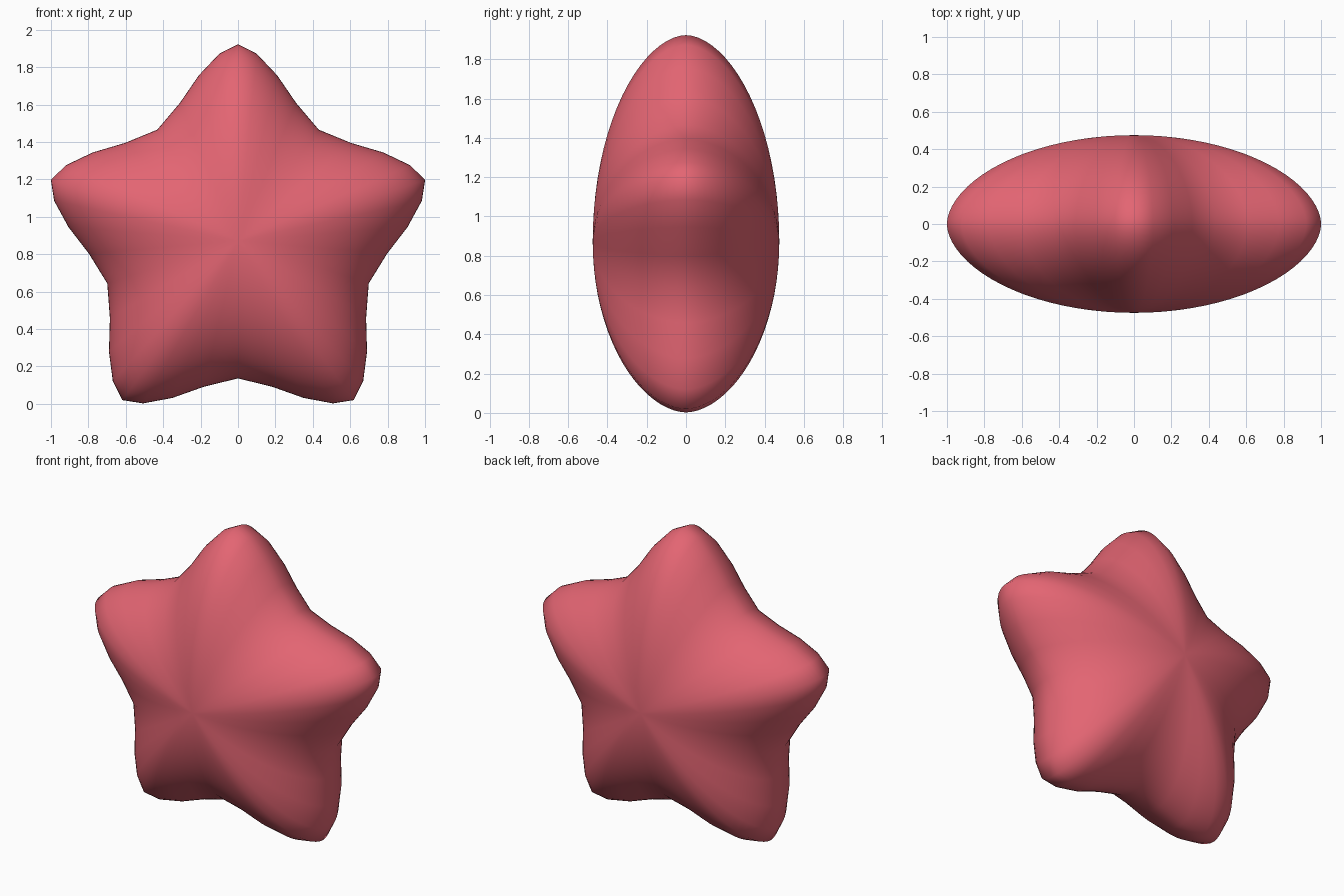
import bpy, bmesh, math

if "Cube" in bpy.data.objects:
    bpy.data.objects.remove(bpy.data.objects["Cube"])

CENTRE_Z = 0.871
HALF_DEPTH = 0.475
RINGS = 20   # rings from the middle of a face to the rim

# Half of one arm: (angle from the tip in degrees, radius), tip to valley
HALF_ARM = [(0, 1.052), (5.7, 1.006), (13.3, 0.91), (22.9, 0.80), (36, 0.735)]

# Full star outline by mirroring the half arm and repeating it five times
outline = []
for arm in range(5):
    tip = 90 - 72 * arm
    for a, r in HALF_ARM[:0:-1][1:]:
        outline.append((math.radians(tip + a), r))
    for a, r in HALF_ARM:
        outline.append((math.radians(tip - a), r))

red = bpy.data.materials.new("coral red")
red.diffuse_color = (0.77, 0.13, 0.17, 1)
red.use_nodes = True
red.node_tree.nodes["Principled BSDF"].inputs["Base Color"].default_value = red.diffuse_color

bm = bmesh.new()


def ring(rho, side):
    y = side * HALF_DEPTH * max(0.0, 1 - rho * rho) ** 0.55
    return [bm.verts.new((rho * r * math.cos(a), y, CENTRE_Z + rho * r * math.sin(a)))
            for a, r in outline]


def bridge(a, b):
    n = len(a)
    for i in range(n):
        j = (i + 1) % n
        bm.faces.new((a[i], a[j], b[j], b[i]))


# Puffed front and back sharing one rim
rim = ring(1.0, 0)
for side in (-1, 1):
    previous = rim
    for k in range(RINGS - 1, 0, -1):
        current = ring(math.sin(math.pi / 2 * k / RINGS), side)
        bridge(previous, current)
        previous = current
    pole = bm.verts.new((0, side * HALF_DEPTH, CENTRE_Z))
    for i in range(len(previous)):
        bm.faces.new((previous[i], previous[(i + 1) % len(previous)], pole))

bmesh.ops.recalc_face_normals(bm, faces=bm.faces)
for f in bm.faces:
    f.smooth = True

mesh = bpy.data.meshes.new("puffy_star")
bm.to_mesh(mesh)
bm.free()
mesh.materials.append(red)
star = bpy.data.objects.new("puffy_star", mesh)
bpy.context.collection.objects.link(star)
